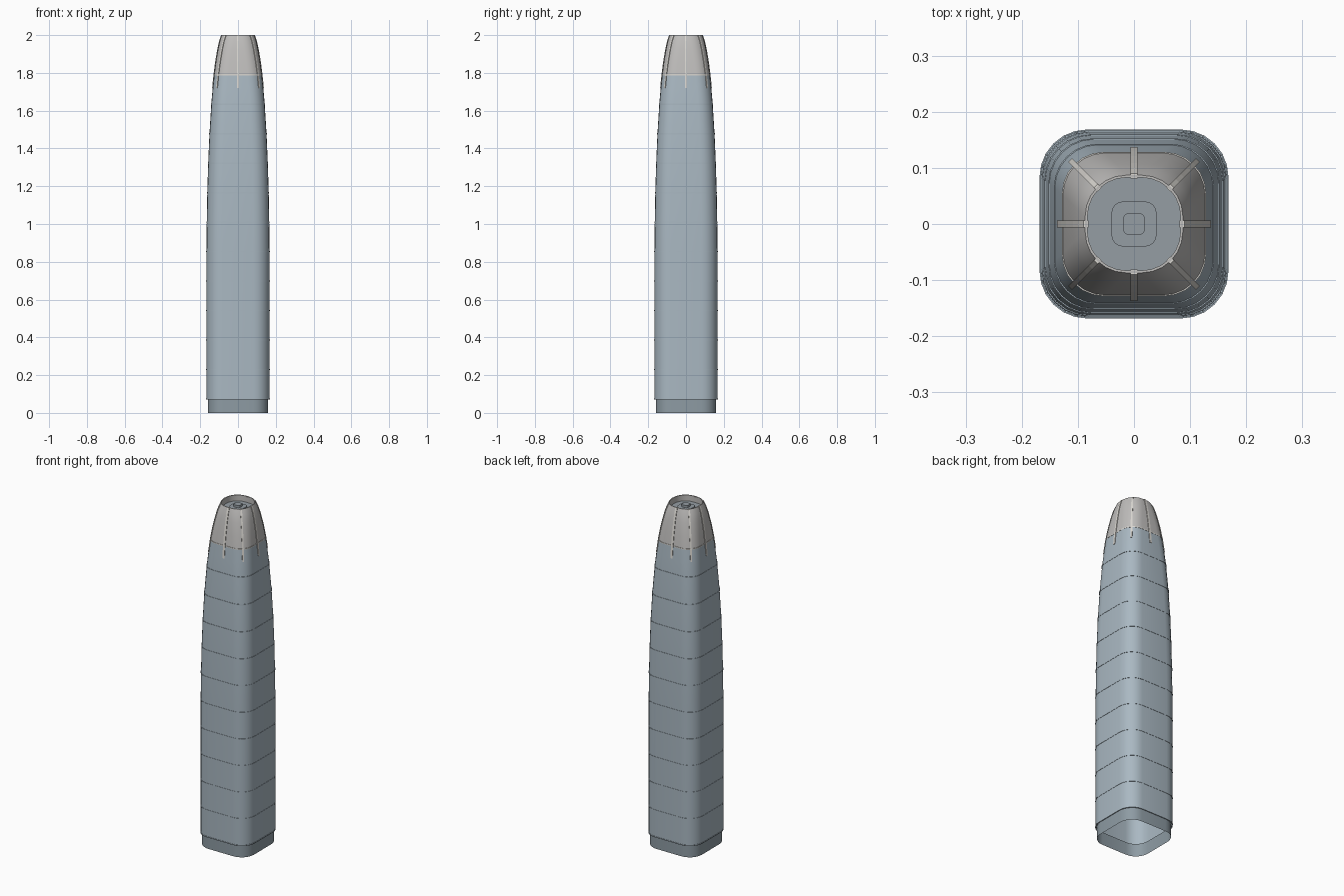
import bpy, bmesh, math
from mathutils import Matrix, Vector

if "Cube" in bpy.data.objects:
    bpy.data.objects.remove(bpy.data.objects["Cube"])


def mat(name, c):
    m = bpy.data.materials.new(name)
    m.diffuse_color = (*c, 1)
    m.use_nodes = True
    m.node_tree.nodes["Principled BSDF"].inputs["Base Color"].default_value = m.diffuse_color
    return m


GLASS = mat("glass", (0.40, 0.48, 0.54))
BASE = mat("base_grey", (0.27, 0.33, 0.37))
METAL = mat("crown_metal", (0.52, 0.51, 0.50))
TRIM = mat("light_trim", (0.70, 0.68, 0.64))
ROOF = mat("roof_grey", (0.30, 0.34, 0.37))

# tower outline: height, half width, corner radius
PROFILE = [(0.07, .167, .085), (0.85, .167, .085), (1.0, .1655, .084), (1.17, .1625, .083),
           (1.32, .158, .081), (1.48, .151, .079), (1.64, .141, .077), (1.72, .134, .076),
           (1.79, .127, .075), (1.86, .118, .075), (1.93, .106, .075), (1.97, .097, .074),
           (2.0, .087, .073)]


def at(z):
    for a, b in zip(PROFILE, PROFILE[1:]):
        if z <= b[0]:
            t = (z - a[0]) / (b[0] - a[0])
            return [a[i] + (b[i] - a[i]) * t for i in (1, 2)]
    return PROFILE[-1][1:]


def finish(name, bm, material, smooth=True):
    bmesh.ops.recalc_face_normals(bm, faces=bm.faces)
    me = bpy.data.meshes.new(name)
    bm.to_mesh(me)
    bm.free()
    me.materials.append(material)
    ob = bpy.data.objects.new(name, me)
    bpy.context.collection.objects.link(ob)
    if smooth:
        bpy.ops.object.select_all(action='DESELECT')
        ob.select_set(True)
        bpy.context.view_layer.objects.active = ob
        bpy.ops.object.shade_smooth_by_angle(angle=math.radians(30))
    return ob


def loft(name, sections, material, cap=False, n=6):
    """Skin rounded-square sections given as (z, half width, corner radius)."""
    bm = bmesh.new()
    rings = []
    for z, h, r in sections:
        ring = []
        for k in range(4):
            q = math.pi / 2 * k
            c = (h - r) * math.sqrt(2)
            cx, cy = c * math.cos(q + math.pi / 4), c * math.sin(q + math.pi / 4)
            for i in range(n + 1):
                a = q + math.pi / 2 * i / n
                ring.append(bm.verts.new((cx + r * math.cos(a), cy + r * math.sin(a), z)))
        rings.append(ring)
    for a, b in zip(rings, rings[1:]):
        for i in range(len(a)):
            j = (i + 1) % len(a)
            bm.faces.new((a[i], a[j], b[j], b[i]))
    if cap:
        bm.faces.new(rings[-1])
    return finish(name, bm, material)


# plinth and tower shaft, open underneath
loft("plinth", [(0, .160, .08), (.075, .160, .08)], BASE)
loft("shaft", [p for p in PROFILE if p[0] <= 1.79], GLASS)

# thin floor ledges around the shaft
for i in range(12):
    z = .073 + i * .1561
    h, r = at(z)
    loft(f"floor_ledge_{i + 1}", [(z - .003, h - .003, r), (z - .003, h + .0015, r),
                                  (z + .003, h + .0015, r), (z + .003, h - .003, r)],
         TRIM if i == 11 else GLASS)

# tapering crown with an inner lip down to the sunken roof
crown = [p for p in PROFILE if p[0] >= 1.79]
loft("crown", crown + [(2.0, .083, .07), (1.965, .083, .07)], METAL)
loft("roof", [(1.964, .084, .07), (1.965, .084, .07)], ROOF, cap=True)
loft("roof_step", [(1.965, .040, .02), (1.975, .040, .02)], ROOF, cap=True)
loft("roof_cap", [(1.975, .019, .009), (1.988, .019, .009)], ROOF, cap=True)

# eight crown fins following the outline
for k in range(8):
    bm = bmesh.new()
    outer, inner = [], []
    for z in (1.72, 1.79, 1.86, 1.93, 1.97, 2.0):
        h, r = at(z)
        d = h if k % 2 == 0 else (h - r) * math.sqrt(2) + r
        outer.append(Vector((d + .003, 0, z)))
        inner.append(Vector((d - .006, 0, z)))
    w = .0065 if k % 2 == 0 else .0045
    sides = [[[bm.verts.new(p + Vector((0, s * w, 0))) for p in line]
              for line in (outer, inner)] for s in (-1, 1)]
    (lo, li), (ro, ri) = sides
    for i in range(len(lo) - 1):
        for a, b in ((lo, ro), (ro, ri), (ri, li), (li, lo)):
            bm.faces.new((a[i], b[i], b[i + 1], a[i + 1]))
    for i in (0, -1):
        bm.faces.new((lo[i], ro[i], ri[i], li[i]))
    bm.transform(Matrix.Rotation(math.pi / 4 * k, 4, 'Z'))
    finish(f"crown_fin_{k + 1}", bm, TRIM, smooth=False)
